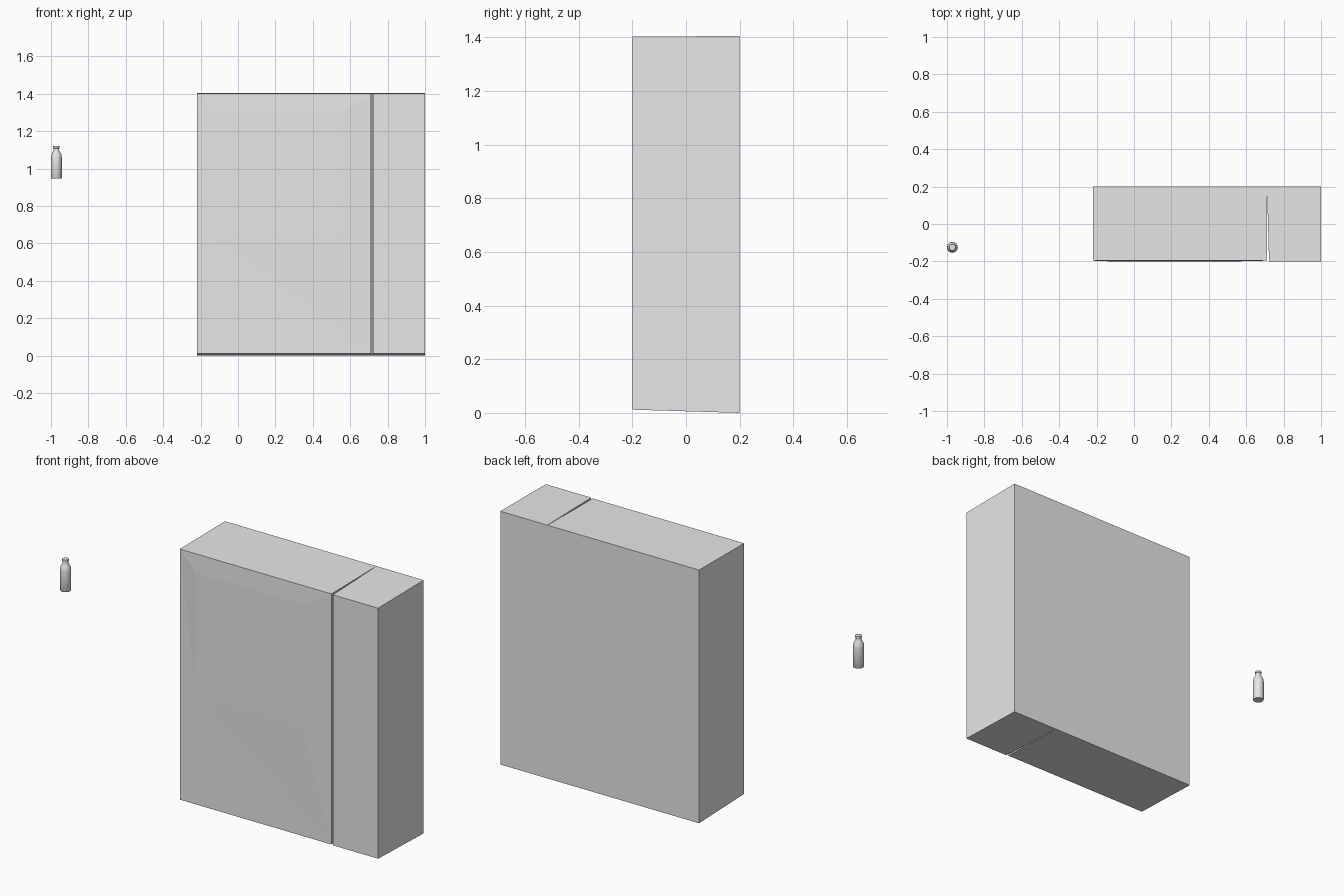
import bpy
import bmesh
import math

cube = bpy.data.objects.get("Cube")
if cube:
    bpy.data.objects.remove(cube, do_unlink=True)

GREY = (0.8, 0.8, 0.8, 1.0)
mat = bpy.data.materials.new("plain grey")
mat.use_nodes = True
mat.diffuse_color = GREY
mat.node_tree.nodes["Principled BSDF"].inputs["Base Color"].default_value = GREY


def finish(name, bm):
    bmesh.ops.recalc_face_normals(bm, faces=bm.faces)
    mesh = bpy.data.meshes.new(name)
    bm.to_mesh(mesh)
    bm.free()
    mesh.materials.append(mat)
    obj = bpy.data.objects.new(name, mesh)
    bpy.context.collection.objects.link(obj)
    return obj


def block(name, front, back):
    """Join a front and a back four-point loop into a closed block."""
    bm = bmesh.new()
    f = [bm.verts.new(p) for p in front]
    b = [bm.verts.new(p) for p in back]
    bm.faces.new(f)
    bm.faces.new(b)
    for i in range(4):
        j = (i + 1) % 4
        bm.faces.new((f[i], f[j], b[j], b[i]))
    return finish(name, bm)


def rect(x0, x1, z0, z1, y):
    return [(x0, y, z0), (x1, y, z0), (x1, y, z1), (x0, y, z1)]


# Cabinet body and the narrow side column, parted by a tapering gap
LEFT, SPLIT, TOP, LOW, FACE = -0.22, 0.71, 1.405, 0.012, -0.196
block("cabinet_body", rect(LEFT, SPLIT, LOW, TOP - 0.003, FACE),
      rect(LEFT, SPLIT, 0, TOP, 0.2))
block("side_column", rect(0.722, 1, LOW, TOP - 0.003, -0.2),
      rect(0.711, 1, 0, TOP, 0.2))

# Shallow raised window, sloping away to the top and right of the body
window_base = [(-0.12, FACE, 0.63), (SPLIT, FACE, LOW),
               (SPLIT, FACE, TOP - 0.003), (LEFT, FACE, TOP - 0.003)]
block("window_panel", rect(-0.12, 0.54, 0.63, 1.3, -0.2), window_base)

# Bottle: a lathed profile of radius and height
profile = [(0.027, 0.947), (0.029, 0.95), (0.029, 1.06), (0.026, 1.077),
           (0.017, 1.093), (0.015, 1.098), (0.015, 1.108), (0.017, 1.11),
           (0.017, 1.12)]
SIDES = 16
bm = bmesh.new()
rings = []
for r, z in profile:
    rings.append([bm.verts.new((-0.971 + r * math.cos(math.tau * i / SIDES),
                                -0.125 + r * math.sin(math.tau * i / SIDES), z))
                  for i in range(SIDES)])
for a, b in zip(rings, rings[1:]):
    for i in range(SIDES):
        j = (i + 1) % SIDES
        bm.faces.new((a[i], a[j], b[j], b[i]))
bm.faces.new(rings[0])
bm.faces.new(rings[-1])
bottle = finish("bottle", bm)
bpy.ops.object.select_all(action="DESELECT")
bottle.select_set(True)
bpy.context.view_layer.objects.active = bottle
bpy.ops.object.shade_smooth_by_angle(angle=math.radians(40))
